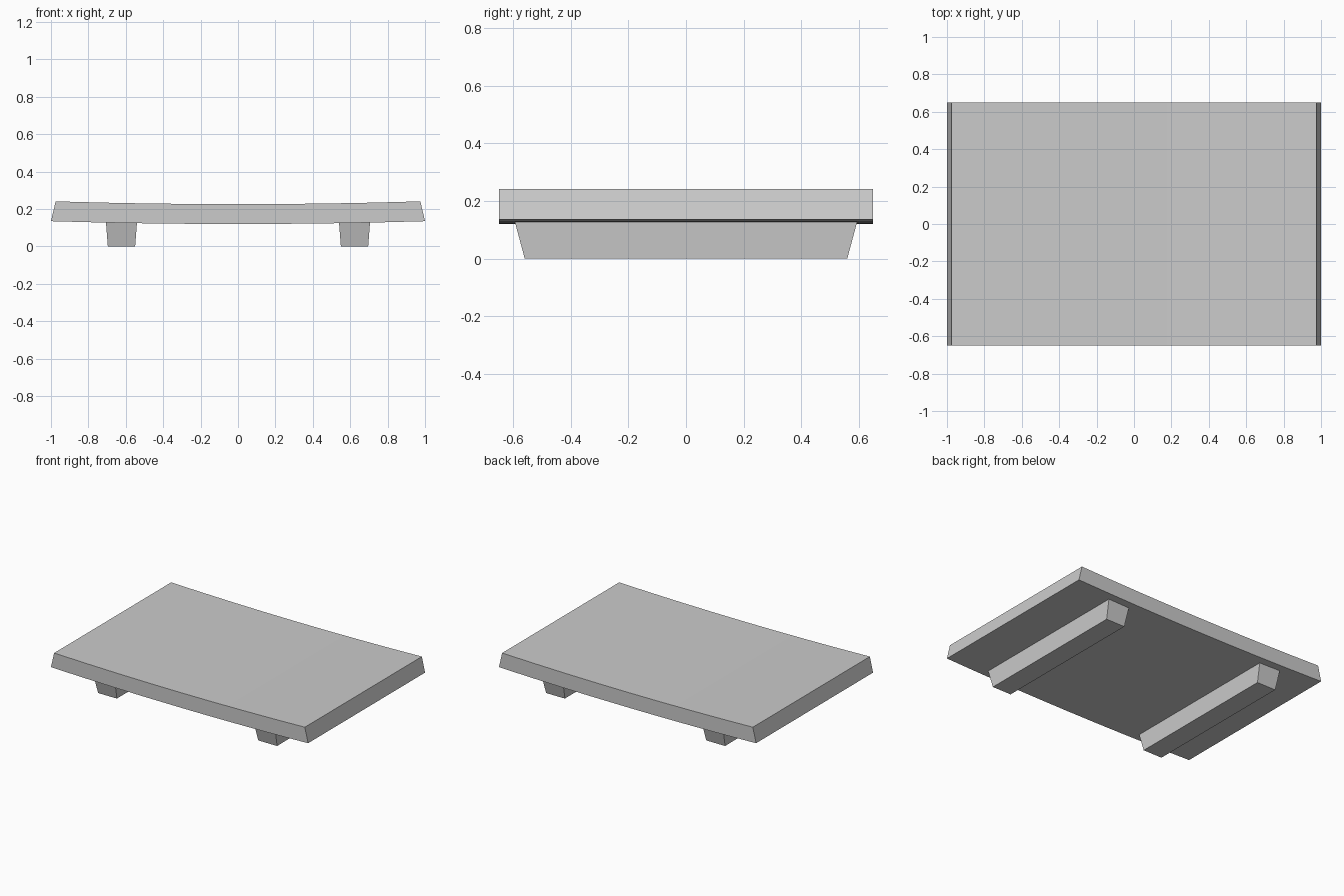
import bpy
import bmesh

cube = bpy.data.objects.get("Cube")
if cube:
    bpy.data.objects.remove(cube, do_unlink=True)

# Single stone-grey material
grey = bpy.data.materials.new("plain grey")
grey.use_nodes = True
COLOUR = (0.6, 0.6, 0.6, 1)
grey.diffuse_color = COLOUR
grey.node_tree.nodes["Principled BSDF"].inputs["Base Color"].default_value = COLOUR


def finish(name, bm):
    bmesh.ops.recalc_face_normals(bm, faces=bm.faces)
    mesh = bpy.data.meshes.new(name)
    bm.to_mesh(mesh)
    bm.free()
    mesh.materials.append(grey)
    obj = bpy.data.objects.new(name, mesh)
    bpy.context.collection.objects.link(obj)
    return obj


# Gently dished slab: a curved profile with slanted ends, extruded along y
SEGMENTS = 8
HALF_DEPTH = 0.65


def arc(half_width, mid_z, rise):
    steps = [2 * i / SEGMENTS - 1 for i in range(SEGMENTS + 1)]
    return [(half_width * t, mid_z + rise * t * t) for t in steps]


bm = bmesh.new()
profile = arc(1.0, 0.12, 0.015) + arc(0.975, 0.226, 0.015)[::-1]
face = bm.faces.new([bm.verts.new((x, -HALF_DEPTH, z)) for x, z in profile])
extruded = bmesh.ops.extrude_face_region(bm, geom=[face])["geom"]
moved = [v for v in extruded if isinstance(v, bmesh.types.BMVert)]
bmesh.ops.translate(bm, verts=moved, vec=(0, 2 * HALF_DEPTH, 0))
slab = finish("slab", bm)
for poly in slab.data.polygons:
    poly.use_smooth = abs(poly.normal.z) > 0.9
for edge in slab.data.edges:
    a, b = (slab.data.vertices[i].co for i in edge.vertices)
    crosswise = abs(a.y - b.y) < 0.01
    end_corner = min(abs(a.x), abs(b.x)) > 0.97
    edge.use_edge_sharp = crosswise or end_corner


# Tapered runner feet, reaching just into the slab
FOOT_TOP = 0.13


def foot(name, side):
    bm = bmesh.new()
    bmesh.ops.create_cube(bm, size=2)
    for v in bm.verts:
        top = v.co.z > 0
        v.co.x = side * 0.623 + v.co.x * (0.083 if top else 0.073)
        v.co.y *= 0.595 if top else 0.56
        v.co.z = FOOT_TOP if top else 0
    finish(name, bm)


foot("left_foot", 1)
foot("right_foot", -1)
